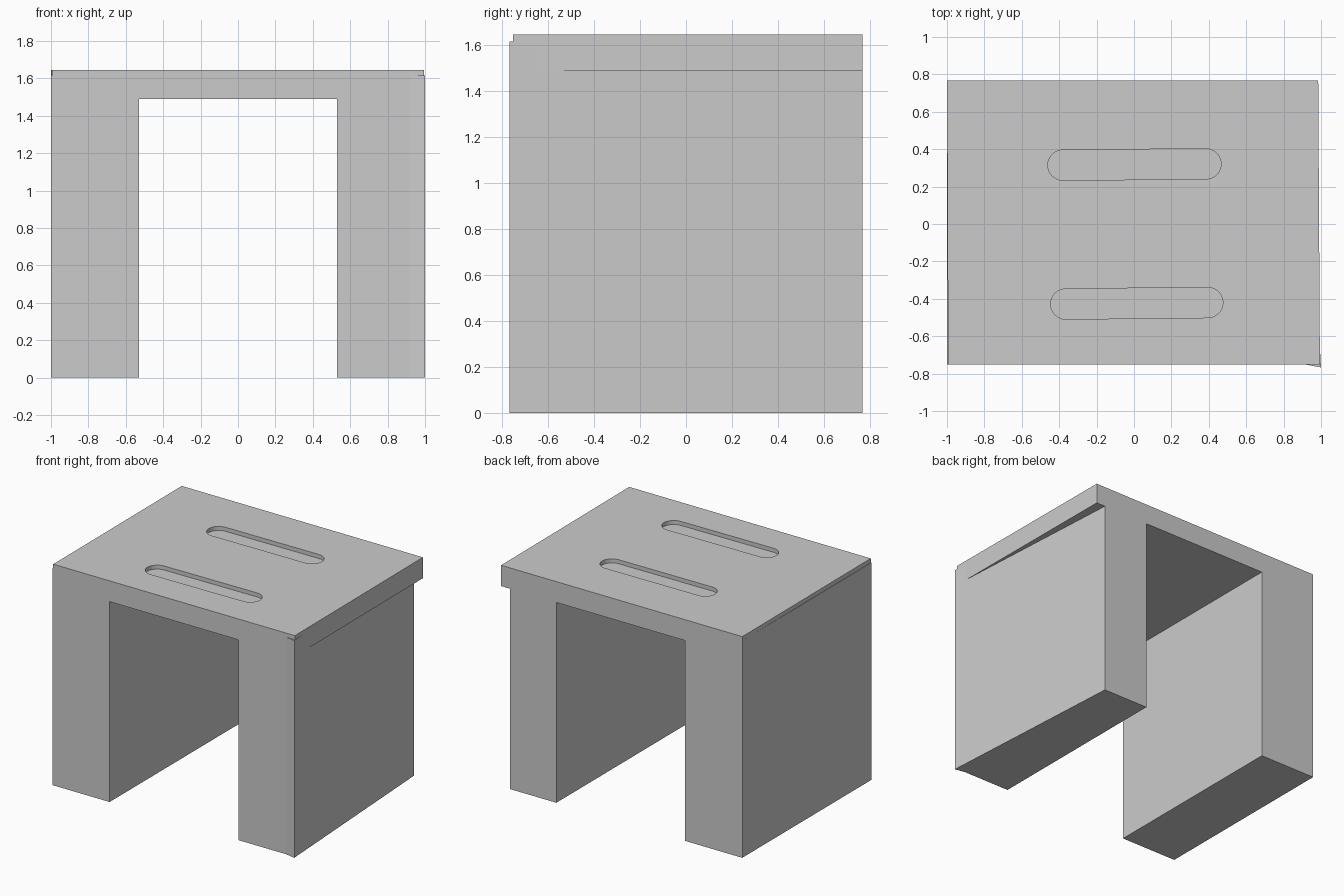
import bpy, bmesh, math
from mathutils import Vector

if "Cube" in bpy.data.objects:
    bpy.data.objects.remove(bpy.data.objects["Cube"])

TOP, LEDGE, UNDER = 1.645, 1.615, 1.49
BACK, FRONT = 0.767, -0.752


def prism(name, outline, z0, z1):
    """Extrude an xy outline (counter-clockwise) from z0 to z1."""
    bm = bmesh.new()
    face = bm.faces.new([bm.verts.new((x, y, z0)) for x, y in outline])
    up = bmesh.ops.extrude_face_region(bm, geom=[face])["geom"]
    bmesh.ops.translate(bm, vec=(0, 0, z1 - z0),
                        verts=[v for v in up if isinstance(v, bmesh.types.BMVert)])
    bmesh.ops.recalc_face_normals(bm, faces=bm.faces)
    mesh = bpy.data.meshes.new(name)
    bm.to_mesh(mesh)
    bm.free()
    obj = bpy.data.objects.new(name, mesh)
    bpy.context.collection.objects.link(obj)
    return obj


def slot_outline(a, b, r, n=12):
    """Rounded slot around the segment a-b."""
    a, b = Vector(a), Vector(b)
    start = math.atan2(b.y - a.y, b.x - a.x) - math.pi / 2
    pts = []
    for c, base in ((b, start), (a, start + math.pi)):
        for i in range(n + 1):
            t = base + math.pi * i / n
            pts.append((c.x + r * math.cos(t), c.y + r * math.sin(t)))
    return pts


def boolean(obj, tool, operation):
    mod = obj.modifiers.new(operation.title(), 'BOOLEAN')
    mod.operation = operation
    mod.solver = 'EXACT'
    mod.object = tool
    bpy.context.view_layer.objects.active = obj
    bpy.ops.object.modifier_apply(modifier=mod.name)
    bpy.data.objects.remove(tool, do_unlink=True)


# Seat slab, sides slightly skewed against the legs
stool = prism("stool", [(-0.994, FRONT), (0.994, FRONT),
                        (0.985, BACK), (-1.0, BACK)], UNDER, TOP)

# Legs; the right one tapers toward the back and has a small front kink
left = prism("left_leg", [(-1.0, FRONT), (-0.53, FRONT),
                          (-0.53, BACK), (-1.0, BACK)], 0, LEDGE)
right = prism("right_leg", [(0.53, FRONT), (0.92, FRONT), (1.0, -0.767),
                            (0.91, BACK), (0.53, BACK)], 0, LEDGE)
for leg in (left, right):
    boolean(stool, leg, 'UNION')

# Two shallow rounded slots in the seat
for a, b in (((-0.38, 0.315), (0.385, 0.321)),
             ((-0.365, -0.428), (0.395, -0.42))):
    boolean(stool, prism("slot_cutter", slot_outline(a, b, 0.081), LEDGE, TOP + 0.1),
            'DIFFERENCE')
